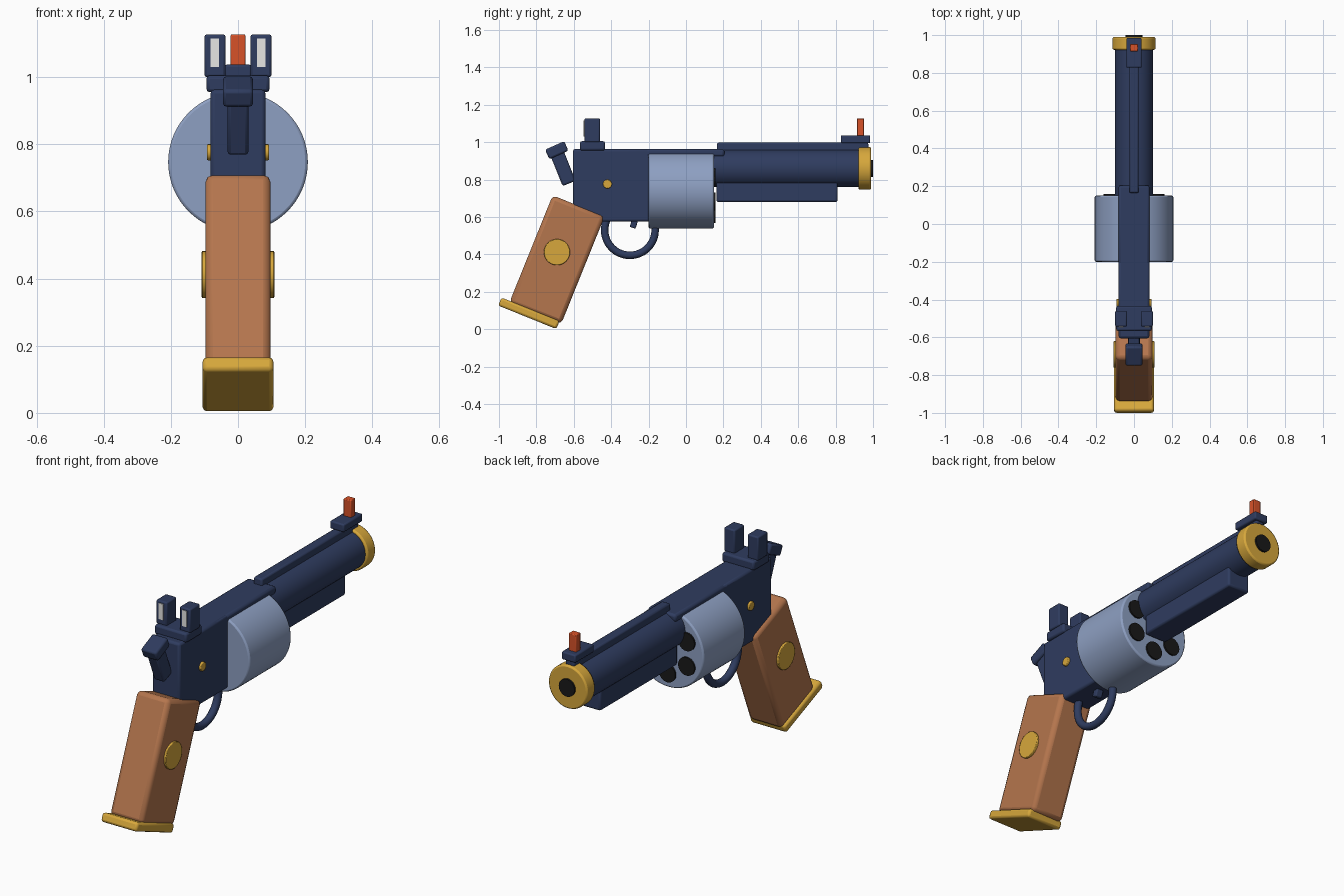
import bpy, math
from mathutils import Matrix

if "Cube" in bpy.data.objects:
    bpy.data.objects.remove(bpy.data.objects["Cube"])


def mat(name, rgb):
    m = bpy.data.materials.new(name)
    m.diffuse_color = (*rgb, 1)
    m.use_nodes = True
    m.node_tree.nodes["Principled BSDF"].inputs["Base Color"].default_value = m.diffuse_color
    return m


NAVY = mat("navy", (0.028, 0.045, 0.115))
STEEL = mat("pale_steel", (0.27, 0.35, 0.54))
WOOD = mat("wood", (0.46, 0.18, 0.075))
GOLD = mat("gold", (0.68, 0.39, 0.045))
ORANGE = mat("orange", (0.68, 0.085, 0.022))
WHITE = mat("white", (0.82, 0.82, 0.80))
BLACK = mat("black", (0.010, 0.010, 0.010))


def finish(name, material, bevel):
    ob = bpy.context.object
    ob.name = name
    ob.data.materials.append(material)
    if bevel:
        b = ob.modifiers.new("bevel", "BEVEL")
        b.width = bevel
        b.segments = 2
        b.limit_method = 'ANGLE'
        b.angle_limit = math.radians(40)
    bpy.ops.object.shade_smooth_by_angle(angle=math.radians(35))
    return ob


def box(name, material, center, size, bevel=0.01, tilt=0):
    """Box with a tilt in degrees about x."""
    bpy.ops.mesh.primitive_cube_add(size=1, location=center)
    ob = bpy.context.object
    ob.data.transform(Matrix.Diagonal((*size, 1)))
    ob.rotation_euler.x = math.radians(tilt)
    return finish(name, material, bevel)


def span(name, material, x, y, z, bevel=0.01):
    """Upright box from (min, max) pairs."""
    return box(name, material, [(a + b) / 2 for a, b in (x, y, z)],
               [b - a for a, b in (x, y, z)], bevel)


def rod(name, material, axis, start, end, radius, a, b, sides=48, bevel=0.0):
    """Cylinder along y (a, b = x, z) or along x (a, b = y, z)."""
    mid = (start + end) / 2
    loc = (a, mid, b) if axis == 'y' else (mid, a, b)
    rot = (math.pi / 2, 0, 0) if axis == 'y' else (0, math.pi / 2, 0)
    bpy.ops.mesh.primitive_cylinder_add(vertices=sides, radius=radius,
                                        depth=end - start, location=loc, rotation=rot)
    return finish(name, material, bevel)


# Frame and top strap
span("frame", NAVY, (-0.082, 0.082), (-0.605, -0.195), (0.575, 0.963), 0.012)
span("top_strap", NAVY, (-0.082, 0.082), (-0.3, 0.205), (0.922, 0.963), 0.012)

# Drum with six chambers
DRUM_Z = 0.747
rod("drum", STEEL, 'y', -0.2, 0.15, 0.208, 0, DRUM_Z, 64, 0.008)
for i in range(6):
    a = math.radians(30 + 60 * i)
    rod("chamber", BLACK, 'y', 0.10, 0.159, 0.048,
        0.13 * math.cos(a), DRUM_Z + 0.13 * math.sin(a), 24)

# Barrel, muzzle ring, bore, rib and underlug
BARREL_Z = 0.86
rod("barrel", NAVY, 'y', 0.14, 0.94, 0.101, 0, BARREL_Z, 48)
rod("muzzle_ring", GOLD, 'y', 0.922, 0.99, 0.114, 0, BARREL_Z, 48, 0.008)
rod("bore", BLACK, 'y', 0.9, 1.0, 0.046, 0, BARREL_Z, 32)
span("barrel_rib", NAVY, (-0.025, 0.025), (0.165, 0.975), (0.93, 0.997), 0.008)
span("underlug", NAVY, (-0.065, 0.065), (0.163, 0.81), (0.68, 0.80), 0.01)

# Front sight
span("front_sight_base", NAVY, (-0.041, 0.041), (0.828, 0.985), (0.995, 1.037), 0.007)
span("front_sight_post", ORANGE, (-0.022, 0.022), (0.914, 0.952), (1.02, 1.127), 0.004)

# Rear sight with pale inserts
span("rear_sight_base", NAVY, (-0.094, 0.094), (-0.567, -0.433), (0.955, 1.005), 0.01)
for s in (-1, 1):
    xs = sorted((s * 0.037, s * 0.1))
    span("rear_sight_post", NAVY, xs, (-0.543, -0.46), (1.0, 1.127), 0.007)
    xs = sorted((s * 0.056, s * 0.082))
    span("rear_sight_insert", WHITE, xs, (-0.547, -0.539), (1.03, 1.115), 0)

# Hammer
box("hammer_shank", NAVY, (0, -0.662, 0.872), (0.062, 0.075, 0.2), 0.01, 22)
box("hammer_spur", NAVY, (0, -0.691, 0.957), (0.09, 0.112, 0.056), 0.01, 24)

# Grip, butt cap and medallions
box("grip", WOOD, (0, -0.69, 0.372), (0.194, 0.30, 0.62), 0.022, -22)
box("butt_cap", GOLD, (0, -0.84, 0.085), (0.21, 0.335, 0.046), 0.012, -22)
rod("medallion", GOLD, 'x', -0.108, 0.108, 0.07, -0.69, 0.412, 32, 0.003)

# Frame pin
rod("frame_pin", GOLD, 'x', -0.093, 0.093, 0.024, -0.42, 0.776, 20, 0.004)

# Trigger guard and trigger
bpy.ops.mesh.primitive_torus_add(major_radius=0.135, minor_radius=0.02,
                                 major_segments=48, minor_segments=12,
                                 location=(0, -0.30, 0.53),
                                 rotation=(0, math.pi / 2, 0))
finish("trigger_guard", NAVY, 0)
box("trigger", NAVY, (0, -0.272, 0.585), (0.04, 0.033, 0.09), 0.006, -18)
